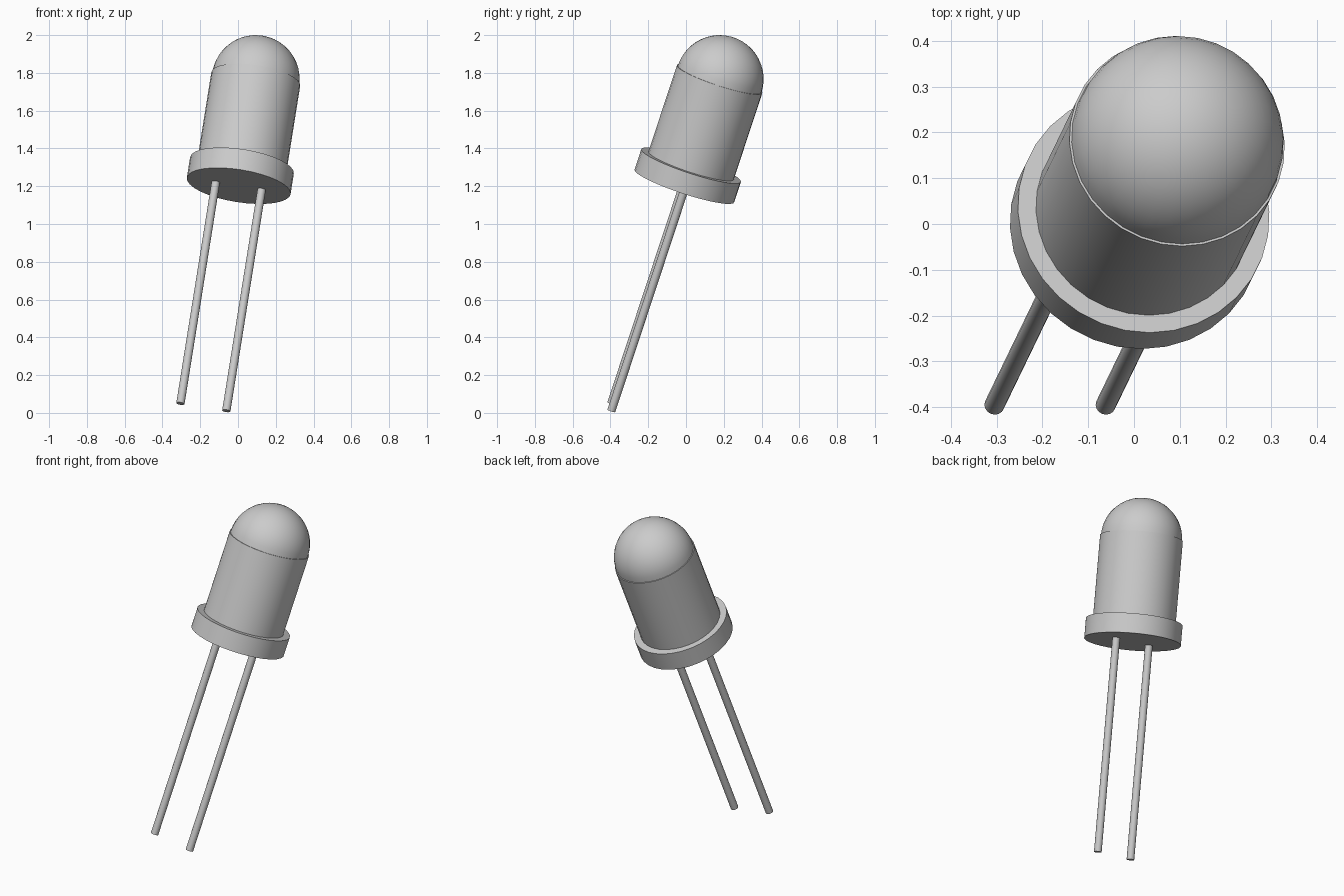
import bpy
import bmesh
from math import radians
from mathutils import Matrix, Vector

if "Cube" in bpy.data.objects:
    bpy.data.objects.remove(bpy.data.objects["Cube"], do_unlink=True)

# One plain grey for the whole component
grey = bpy.data.materials.new("light_grey")
grey.use_nodes = True
colour = (0.6, 0.6, 0.6, 1)
grey.diffuse_color = colour
grey.node_tree.nodes["Principled BSDF"].inputs["Base Color"].default_value = colour

# Tilted local frame: origin at the dome centre, z along the component's axis
axis = Vector((0.15, 0.31, 0.939)).normalized()
side = Vector((axis.z, 0, -axis.x)).normalized()
depth = axis.cross(side)
tilt = Matrix((side, depth, axis)).transposed().to_4x4()
frame = Matrix.Translation((0.094, 0.178, 1.767)) @ tilt


def finish(name, bm):
    mesh = bpy.data.meshes.new(name)
    bm.to_mesh(mesh)
    bm.free()
    mesh.materials.append(grey)
    obj = bpy.data.objects.new(name, mesh)
    bpy.context.collection.objects.link(obj)
    obj.matrix_world = frame
    bpy.ops.object.select_all(action="DESELECT")
    obj.select_set(True)
    bpy.context.view_layer.objects.active = obj
    bpy.ops.object.shade_smooth_by_angle(angle=radians(35))
    return obj


def cylinder(name, radius, bottom, top, x=0.0, sides=32):
    bm = bmesh.new()
    bmesh.ops.create_cone(
        bm, cap_ends=True, segments=sides, radius1=radius, radius2=radius,
        depth=top - bottom,
        matrix=Matrix.Translation((x, 0, (top + bottom) / 2)))
    return finish(name, bm)


# Case and base flange
cylinder("case", 0.238, -0.49, 0.0)
cylinder("base_flange", 0.278, -0.602, -0.487)

# Rounded lens, very slightly narrower than the case
bm = bmesh.new()
bmesh.ops.create_uvsphere(bm, u_segments=32, v_segments=24, radius=0.233)
lower = [v for v in bm.verts if v.co.z < -0.001]
bmesh.ops.delete(bm, geom=lower, context="VERTS")
finish("lens_dome", bm)

# Pair of wire leads
for name, x in (("right_lead", -0.123), ("left_lead", 0.123)):
    cylinder(name, 0.022, -1.85, -0.59, x, sides=16)
